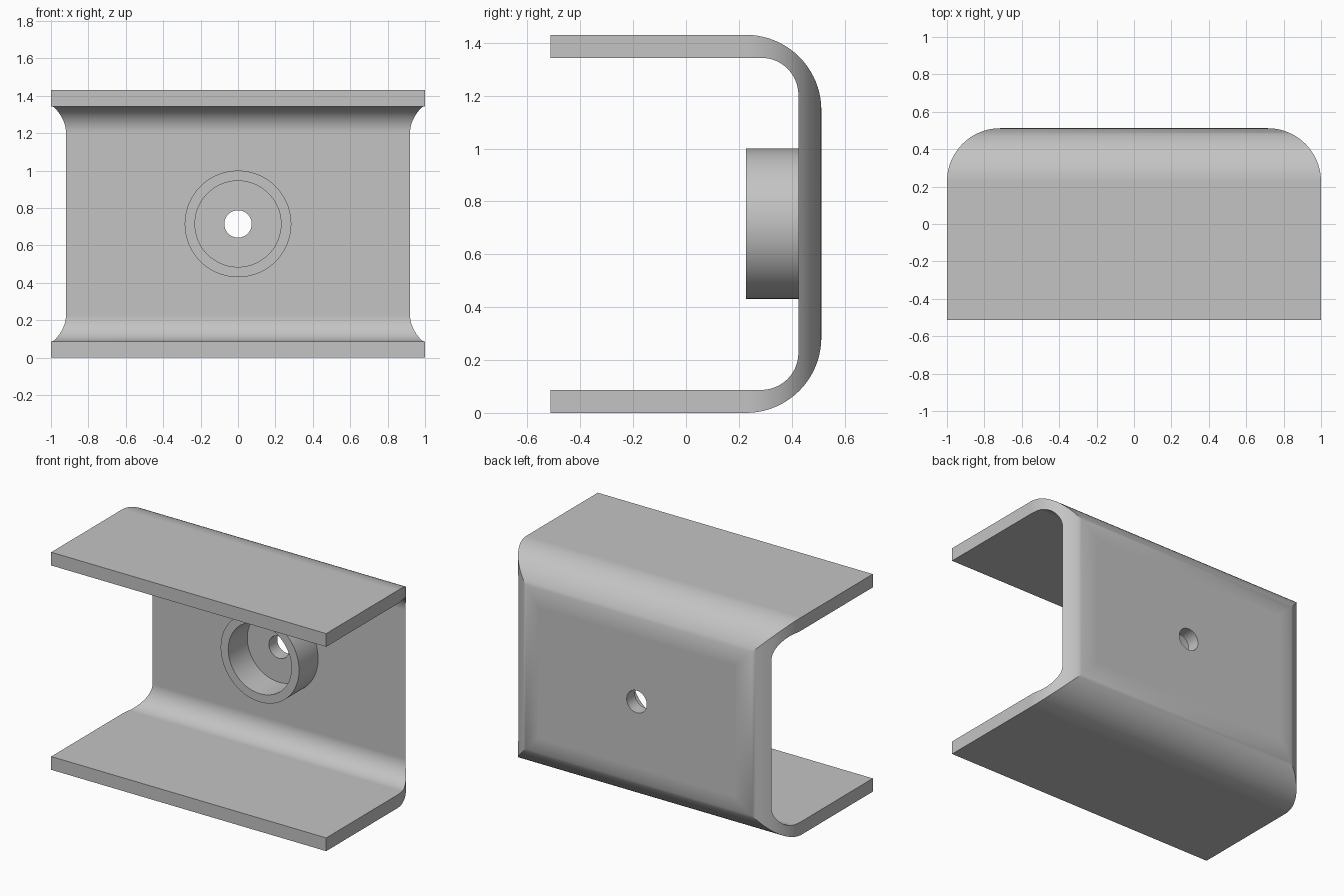
import bpy, bmesh, math
from mathutils import Matrix, Vector

cube = bpy.data.objects.get("Cube")
if cube:
    bpy.data.objects.remove(cube, do_unlink=True)

HALF_Y, HEIGHT, WALL = 0.512, 1.43, 0.087
R_OUT, R_IN = 0.285, 0.14
MID = HEIGHT / 2
WALL_Y = HALF_Y - WALL
STEPS = 20

metal = bpy.data.materials.new("plain grey")
metal.use_nodes = True
GREY = (0.55, 0.55, 0.55, 1)
metal.diffuse_color = GREY
metal.node_tree.nodes["Principled BSDF"].inputs["Base Color"].default_value = GREY


def arc(cx, cy, r, start, end):
    """Points on an arc, angles in degrees."""
    angles = [math.radians(start + (end - start) * i / STEPS) for i in range(STEPS + 1)]
    return [(cx + r * math.cos(a), cy + r * math.sin(a)) for a in angles]


def make_object(name, bm):
    bmesh.ops.recalc_face_normals(bm, faces=bm.faces)
    mesh = bpy.data.meshes.new(name)
    bm.to_mesh(mesh)
    bm.free()
    mesh.materials.append(metal)
    ob = bpy.data.objects.new(name, mesh)
    bpy.context.collection.objects.link(ob)
    return ob


def prism(name, points, direction):
    """Closed outline extruded along a direction."""
    bm = bmesh.new()
    face = bm.faces.new([bm.verts.new(p) for p in points])
    new = bmesh.ops.extrude_face_region(bm, geom=[face])["geom"]
    verts = [v for v in new if isinstance(v, bmesh.types.BMVert)]
    bmesh.ops.translate(bm, verts=verts, vec=Vector(direction))
    return make_object(name, bm)


def cylinder(name, radius, y0, y1):
    """Cylinder along y, centred on the back wall."""
    bm = bmesh.new()
    place = Matrix.Translation((0, (y0 + y1) / 2, MID)) @ Matrix.Rotation(math.pi / 2, 4, 'X')
    bmesh.ops.create_cone(bm, cap_ends=True, segments=80, radius1=radius,
                          radius2=radius, depth=y1 - y0, matrix=place)
    return make_object(name, bm)


def boolean(target, tool, operation):
    mod = target.modifiers.new(operation, 'BOOLEAN')
    mod.operation, mod.object, mod.solver = operation, tool, 'EXACT'
    bpy.context.view_layer.objects.active = target
    bpy.ops.object.modifier_apply(modifier=mod.name)
    bpy.data.objects.remove(tool, do_unlink=True)


# C-shaped channel, section drawn in (y, z)
oy, iy = HALF_Y - R_OUT, WALL_Y - R_IN
section = [(-HALF_Y, 0)]
section += arc(oy, R_OUT, R_OUT, -90, 0) + arc(oy, HEIGHT - R_OUT, R_OUT, 0, 90)
section += [(-HALF_Y, HEIGHT), (-HALF_Y, HEIGHT - WALL)]
section += arc(iy, HEIGHT - WALL - R_IN, R_IN, 90, 0) + arc(iy, WALL + R_IN, R_IN, 0, -90)
section += [(-HALF_Y, WALL)]
bracket = prism("channel_bracket", [(-1, y, z) for y, z in section], (2, 0, 0))

# Rounded rear corners in plan
plan = [(-1, -0.6), (1, -0.6)]
plan += arc(1 - R_OUT, oy, R_OUT, 0, 90) + arc(R_OUT - 1, oy, R_OUT, 90, 180)
boolean(bracket, prism("plan_cutter", [(x, y, -0.1) for x, y in plan], (0, 0, 1.7)), 'INTERSECT')

# Hollow boss on the inside of the wall
boss = cylinder("boss", 0.285, 0.227, WALL_Y + 0.02)
boolean(boss, cylinder("bore_cutter", 0.23, 0.1, 0.6), 'DIFFERENCE')
boolean(bracket, boss, 'UNION')

# Through hole
boolean(bracket, cylinder("hole_cutter", 0.073, 0.35, 0.6), 'DIFFERENCE')

# Smooth curved faces, keep flats flat
bpy.ops.object.select_all(action='DESELECT')
bracket.select_set(True)
bpy.context.view_layer.objects.active = bracket
bpy.ops.object.shade_smooth_by_angle(angle=math.radians(30))
weighted = bracket.modifiers.new("flat_faces", 'WEIGHTED_NORMAL')
weighted.keep_sharp = True
